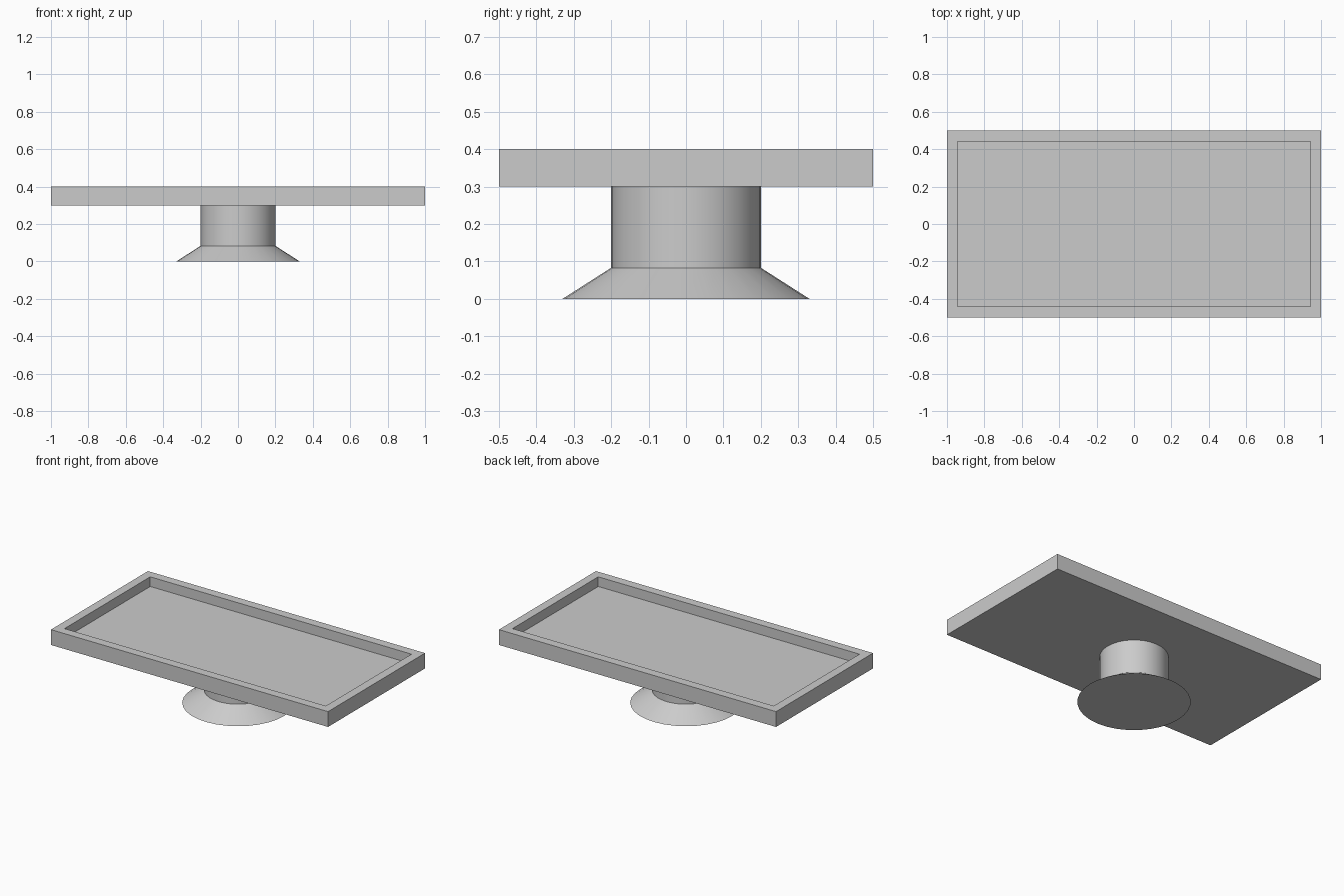
import bpy, bmesh, math

if "Cube" in bpy.data.objects:
    bpy.data.objects.remove(bpy.data.objects["Cube"])

def make_object(name, bm):
    bmesh.ops.recalc_face_normals(bm, faces=bm.faces)
    mesh = bpy.data.meshes.new(name)
    bm.to_mesh(mesh)
    bm.free()
    obj = bpy.data.objects.new(name, mesh)
    bpy.context.collection.objects.link(obj)
    return obj

# Rectangular tray: stacked rectangles (half width, half depth, height)
bm = bmesh.new()
sections = [(1, 0.5, 0.3), (1, 0.5, 0.4), (0.943, 0.442, 0.4), (0.943, 0.442, 0.337)]
rings = [[bm.verts.new((sx * w, sy * d, z))
          for sx, sy in ((-1, -1), (1, -1), (1, 1), (-1, 1))]
         for w, d, z in sections]
for a, b in zip(rings, rings[1:]):
    for i in range(4):
        j = (i + 1) % 4
        bm.faces.new((a[i], a[j], b[j], b[i]))
bm.faces.new(rings[0])
bm.faces.new(rings[-1])
make_object("tray", bm)

# Round pedestal: column with flared foot, profile of (radius, height)
SIDES = 32
bm = bmesh.new()
profile = [(0.2, 0), (0.33, 0), (0.2, 0.083), (0.2, 0.3)]
rings = [[bm.verts.new((r * math.cos(2 * math.pi * i / SIDES),
                        r * math.sin(2 * math.pi * i / SIDES), z))
          for i in range(SIDES)] for r, z in profile]
for a, b in zip(rings, rings[1:]):
    for i in range(SIDES):
        j = (i + 1) % SIDES
        bm.faces.new((a[i], a[j], b[j], b[i]))
bm.faces.new(rings[0])
bm.faces.new(rings[-1])
pedestal = make_object("pedestal", bm)

# Smooth round sides, sharp creases
bpy.context.view_layer.objects.active = pedestal
pedestal.select_set(True)
bpy.ops.object.shade_smooth_by_angle(angle=math.radians(30))
